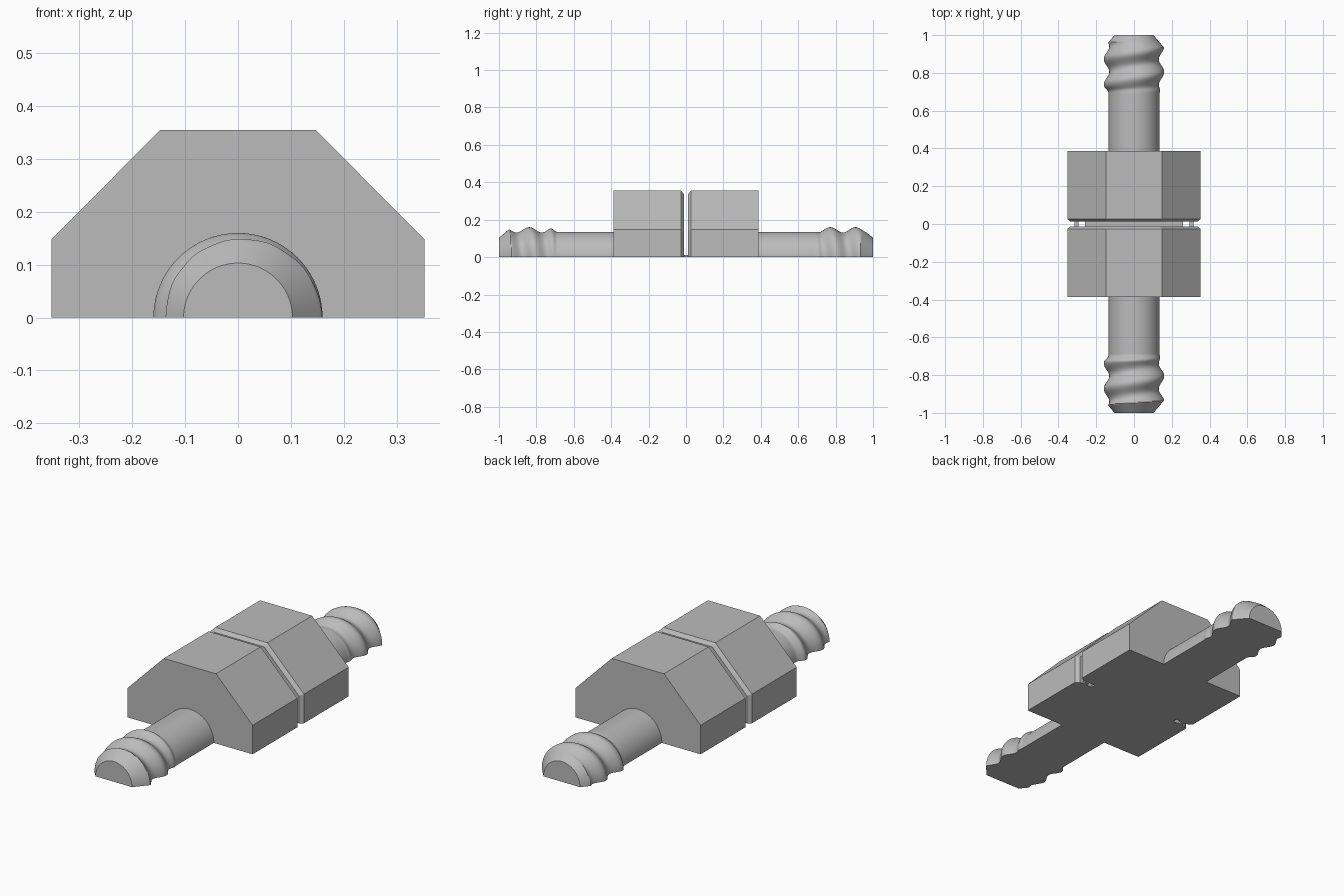
import bpy, bmesh, math

cube = bpy.data.objects.get("Cube")
if cube:
    bpy.data.objects.remove(cube)

GREY = (0.5, 0.5, 0.5, 1)
mat = bpy.data.materials.new("plain grey")
mat.use_nodes = True
mat.diffuse_color = GREY
mat.node_tree.nodes["Principled BSDF"].inputs["Base Color"].default_value = GREY


def loft(name, rings, smooth=False):
    """Closed solid through equal-length rings of points."""
    bm = bmesh.new()
    loops = [[bm.verts.new(p) for p in ring] for ring in rings]
    n = len(loops[0])
    for a, b in zip(loops, loops[1:]):
        for i in range(n):
            j = (i + 1) % n
            bm.faces.new((a[i], a[j], b[j], b[i]))
    bm.faces.new(loops[0])
    bm.faces.new(loops[-1])
    bmesh.ops.recalc_face_normals(bm, faces=bm.faces)
    me = bpy.data.meshes.new(name)
    bm.to_mesh(me)
    bm.free()
    ob = bpy.data.objects.new(name, me)
    bpy.context.collection.objects.link(ob)
    me.materials.append(mat)
    if smooth:
        bpy.ops.object.select_all(action='DESELECT')
        ob.select_set(True)
        bpy.context.view_layer.objects.active = ob
        bpy.ops.object.shade_smooth_by_angle(angle=math.radians(35))
    return ob


def smoothstep(a, b, v):
    t = min(max((v - a) / (b - a), 0), 1)
    return t * t * (3 - 2 * t)


# Helical hose barb: shank, rounded thread and tapered tip
SHANK, CREST, PITCH = 0.135, 0.16, 0.135


def barb_radius(y, turn):
    """turn is the signed angle around the axis, y the distance from the middle."""
    wave = 0.5 + 0.5 * math.cos(2 * math.pi * (y - 0.805) / PITCH + turn)
    centre = y + 0.0 * turn
    ridge = 0.131 + (CREST - 0.131) * wave
    fade = smoothstep(0.69, 0.73, centre)
    r = SHANK + (ridge - SHANK) * fade
    taper = 0.103 + (1 - y) * 0.85
    return min(r, taper)


def barb(name, side):
    steps, arc = 72, 40
    ys = [0.38] + [0.68 + 0.32 * i / steps for i in range(steps + 1)]
    rings = []
    for y in ys:
        ring = []
        for k in range(arc + 1):
            a = math.pi * k / arc
            r = barb_radius(y, a * side)
            ring.append((r * math.cos(a), side * y, r * math.sin(a)))
        rings.append(ring)
    return loft(name, rings, smooth=True)


# Half-octagon nut with a chamfer beside the gap
def nut(name, side):
    half = [(0.353, 0), (0.353, 0.148), (0.147, 0.355)]
    outline = half + [(-x, z) for x, z in reversed(half)]
    rings = [[(x * s, side * y, z * s) for x, z in outline]
             for y, s in ((0.387, 1), (0.027, 1), (0.012, 0.95))]
    return loft(name, rings)


for label, side in (("front", -1), ("back", 1)):
    nut(label + "_nut", side)
    barb(label + "_barb", side)


# Thin webs joining the two halves along the base
def web(name, x0, x1):
    rings = [[(x0, y, 0), (x1, y, 0), (x1, y, 0.01), (x0, y, 0.01)]
             for y in (-0.012, 0.012)]
    return loft(name, rings)


web("centre_web", -0.26, 0.26)
web("left_web", 0.295, 0.315)
web("right_web", -0.315, -0.295)
